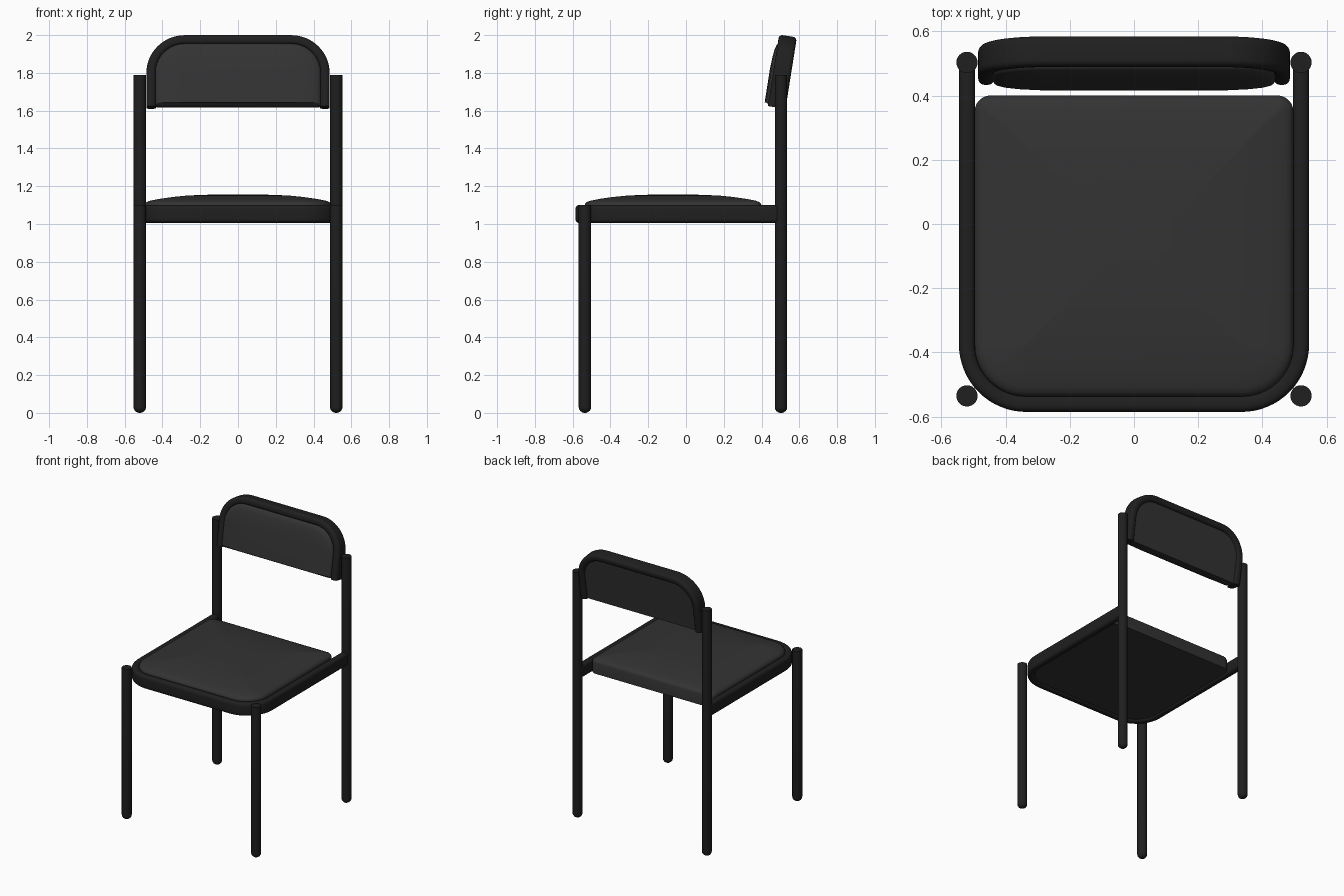
import bpy, bmesh, math
from math import sin, cos, pi, radians

if "Cube" in bpy.data.objects:
    bpy.data.objects.remove(bpy.data.objects["Cube"])


def material(name, v):
    m = bpy.data.materials.new(name)
    m.diffuse_color = (v, v, v, 1)
    m.use_nodes = True
    m.node_tree.nodes["Principled BSDF"].inputs["Base Color"].default_value = m.diffuse_color
    return m


METAL = material("black_metal", 0.014)
FABRIC = material("dark_upholstery", 0.033)


def loft(name, rings, mat, angle=40, loc=(0, 0, 0), rot_x=0):
    """Skin a list of equal-length closed rings and cap both ends."""
    bm = bmesh.new()
    loops = [[bm.verts.new(p) for p in ring] for ring in rings]
    for a, b in zip(loops, loops[1:]):
        n = len(a)
        for i in range(n):
            j = (i + 1) % n
            bm.faces.new((a[i], a[j], b[j], b[i]))
    bm.faces.new(loops[0][::-1])
    bm.faces.new(loops[-1])
    bmesh.ops.recalc_face_normals(bm, faces=bm.faces)
    me = bpy.data.meshes.new(name)
    bm.to_mesh(me)
    bm.free()
    ob = bpy.data.objects.new(name, me)
    bpy.context.collection.objects.link(ob)
    me.materials.append(mat)
    ob.location = loc
    ob.rotation_euler.x = rot_x
    bpy.ops.object.select_all(action='DESELECT')
    ob.select_set(True)
    bpy.context.view_layer.objects.active = ob
    bpy.ops.object.shade_smooth_by_angle(angle=radians(angle))
    return ob


def rounded_rect(x0, x1, y0, y1, r0, r1, n=10):
    """Counter-clockwise outline; r0 rounds the y0 corners, r1 the y1 corners."""
    pts = []
    for cx, cy, r, a0 in ((x1 - r0, y0 + r0, r0, -pi / 2), (x1 - r1, y1 - r1, r1, 0),
                          (x0 + r1, y1 - r1, r1, pi / 2), (x0 + r0, y0 + r0, r0, pi)):
        for i in range(n + 1):
            a = a0 + pi / 2 * i / n
            pts.append((cx + r * cos(a), cy + r * sin(a)))
    return pts


def cushion(name, hx, y0, y1, r0, r1, steps, low_limit=1.0, **kw):
    """Padded slab: steps are (inset, height); low_limit caps the inset at y0."""
    rings = []
    for d, z in steps:
        lo = min(d, low_limit)
        o = rounded_rect(-hx + d, hx - d, y0 + lo, y1 - d,
                         max(r0 - lo, 0.006), max(r1 - d, 0.006))
        rings.append([(x, y, z) for x, y in o])
    return loft(name, rings, FABRIC, **kw)


def u_frame(name, hx, y_open, y_end, r, **kw):
    """Rounded flat bar bent into a U whose closed side lies at y_end."""
    s = 1 if y_end > y_open else -1
    yc = y_end - s * r
    path = [(hx, y_open, 1, 0)]
    for i in range(17):
        a = pi / 2 * i / 16
        path.append((hx - r + r * cos(a), yc + s * r * sin(a), cos(a), s * sin(a)))
    path += [(-x, y, -nx, ny) for x, y, nx, ny in reversed(path)]
    prof = rounded_rect(-0.025, 0.025, -0.0475, 0.0475, 0.02, 0.02, 5)
    rings = [[(x + nx * o, y + ny * o, z) for o, z in prof] for x, y, nx, ny in path]
    return loft(name, rings, METAL, **kw)


def leg(name, x, y, top):
    """Round leg with a domed foot."""
    R, H = 0.033, 0.03
    prof = [(R * sin(a), H - H * cos(a)) for a in (radians(k) for k in (12, 30, 50, 70, 90))]
    prof += [(R, top)]
    rings = [[(r * cos(t), r * sin(t), z) for t in (2 * pi * i / 32 for i in range(32))]
             for r, z in prof]
    return loft(name, rings, METAL, loc=(x, y, 0))


# Legs
for side, sx in (("left", -1), ("right", 1)):
    leg("front_leg_" + side, sx * 0.52, -0.535, 1.10)
    leg("back_leg_" + side, sx * 0.52, 0.503, 1.79)

# Seat frame and domed seat cushion
u_frame("seat_frame", 0.52, 0.50, -0.56, 0.185, loc=(0, 0, 1.053))
cushion("seat", 0.496, -0.537, 0.40, 0.16, 0.05,
        [(0, 1.02), (0, 1.098), (0.003, 1.107), (0.012, 1.116), (0.03, 1.123), (0.08, 1.133),
         (0.15, 1.143), (0.22, 1.150), (0.30, 1.154), (0.38, 1.156)])

# Tilted backrest: arch frame and padded panel
tilt = dict(loc=(0, 0.48, 1.617), rot_x=radians(81))
u_frame("backrest_frame", 0.46, 0.0, 0.358, 0.178, **tilt)
cushion("backrest", 0.438, 0.004, 0.336, 0.012, 0.156,
        [(0, -0.03), (0, 0.038), (0.003, 0.046), (0.012, 0.053), (0.035, 0.059),
         (0.08, 0.064), (0.14, 0.067)], low_limit=0.012, **tilt)
